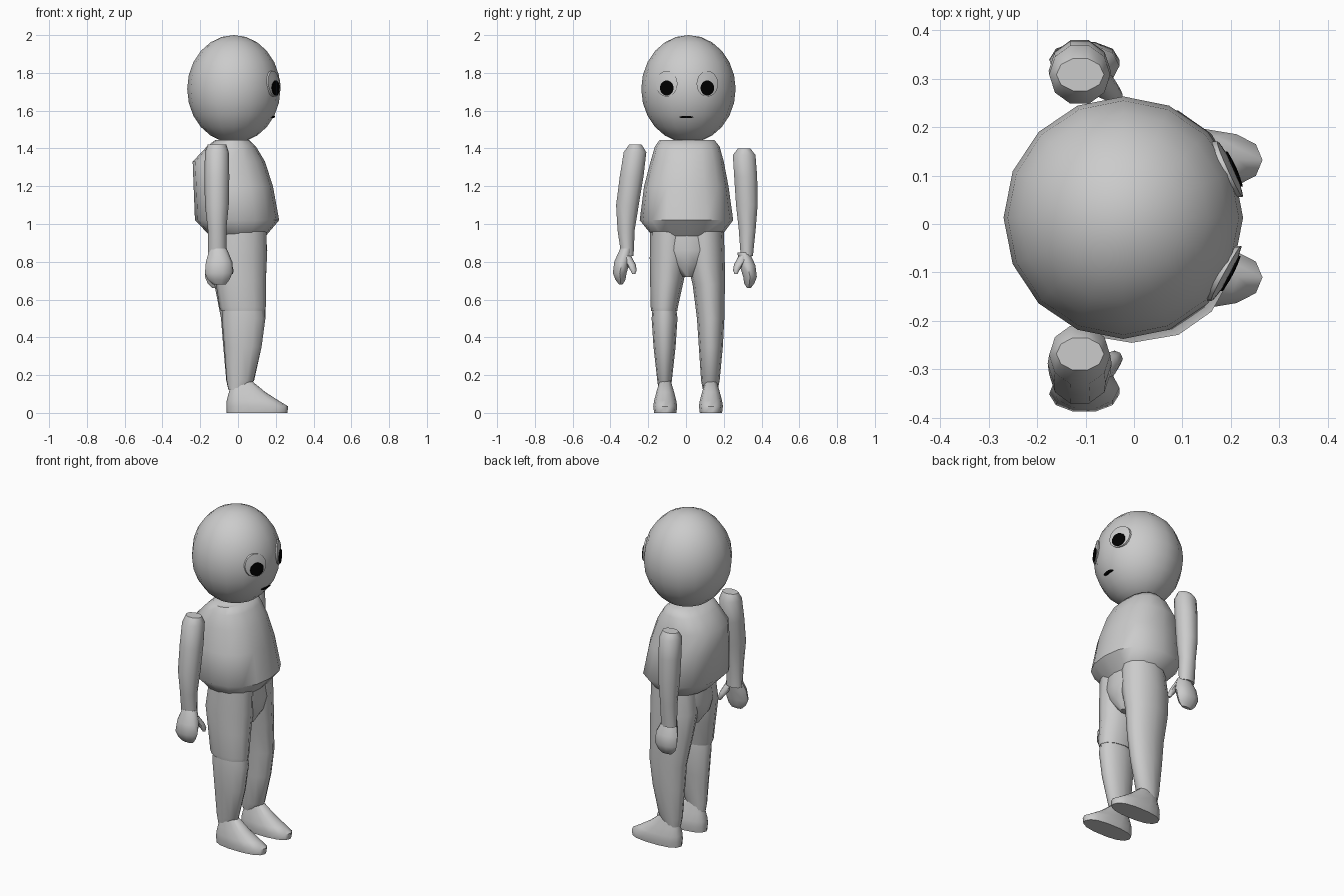
import bpy, bmesh, math
from mathutils import Vector


def finish(name, bm, mat=None, angle=40):
    bmesh.ops.recalc_face_normals(bm, faces=bm.faces[:])
    me = bpy.data.meshes.new(name)
    bm.to_mesh(me)
    bm.free()
    ob = bpy.data.objects.new(name, me)
    bpy.context.collection.objects.link(ob)
    if mat:
        me.materials.append(mat)
    bpy.ops.object.select_all(action='DESELECT')
    ob.select_set(True)
    bpy.context.view_layer.objects.active = ob
    bpy.ops.object.shade_smooth_by_angle(angle=math.radians(angle))
    return ob


def loft(name, rings, n=12, p=2.0, angle=50):
    """Skin rounded sections given as (z, x0, x1, y0, y1), capped at both ends."""
    bm = bmesh.new()
    loops = []
    for z, x0, x1, y0, y1 in rings:
        loop = []
        for i in range(n):
            a = 2 * math.pi * i / n
            c, s = math.cos(a), math.sin(a)
            c = math.copysign(abs(c) ** (2 / p), c)
            s = math.copysign(abs(s) ** (2 / p), s)
            loop.append(bm.verts.new(((x0 + x1) / 2 + c * (x1 - x0) / 2,
                                      (y0 + y1) / 2 + s * (y1 - y0) / 2, z)))
        loops.append(loop)
    for a, b in zip(loops, loops[1:]):
        for i in range(n):
            j = (i + 1) % n
            bm.faces.new((a[i], a[j], b[j], b[i]))
    bm.faces.new(loops[0])
    bm.faces.new(loops[-1])
    return finish(name, bm, None, angle)


# Head
HC, HR = Vector((-0.022, 0.013, 1.715)), Vector((0.247, 0.25, 0.285))
bm = bmesh.new()
bmesh.ops.create_uvsphere(bm, u_segments=16, v_segments=12, radius=1)
for v in bm.verts:
    v.co = HC + v.co * HR
finish("head", bm)

black = bpy.data.materials.new("black")
black.diffuse_color = (0, 0, 0, 1)


def face_patch(name, y, z, ry, rz, lift, mat=None):
    """Thin oval that follows the front of the head."""
    bm = bmesh.new()

    def vert(r, a):
        py, pz = y + r * ry * math.cos(a), z + r * rz * math.sin(a)
        k = 1 - ((py - HC.y) / HR.y) ** 2 - ((pz - HC.z) / HR.z) ** 2
        return bm.verts.new((HC.x + HR.x * math.sqrt(max(k, 0)) + lift, py, pz))
    n = 20
    centre = vert(0, 0)
    inner = [vert(0.5, 2 * math.pi * i / n) for i in range(n)]
    outer = [vert(1, 2 * math.pi * i / n) for i in range(n)]
    rim = [bm.verts.new(v.co - Vector((lift + 0.008, 0, 0))) for v in outer]
    for i in range(n):
        j = (i + 1) % n
        bm.faces.new((centre, inner[i], inner[j]))
        bm.faces.new((inner[i], outer[i], outer[j], inner[j]))
        bm.faces.new((outer[i], rim[i], rim[j], outer[j]))
    finish(name, bm, mat)


# Eyes and mouth
for side, y in (("right", -0.102), ("left", 0.113)):
    face_patch(side + "_eye", y, 1.742, 0.057, 0.068, 0.004)
    face_patch(side + "_pupil", y, 1.72, 0.036, 0.04, 0.008, black)
face_patch("mouth", 0.002, 1.566, 0.038, 0.006, 0.006, black)

# Shirt
loft("shirt", [(0.92, -0.10, 0.13, -0.15, 0.16), (0.94, -0.15, 0.15, -0.18, 0.19),
               (1.02, -0.228, 0.218, -0.245, 0.25), (1.20, -0.235, 0.185, -0.222, 0.225),
               (1.33, -0.24, 0.143, -0.188, 0.20), (1.41, -0.165, 0.095, -0.165, 0.178),
               (1.445, -0.12, 0.06, -0.14, 0.15)], n=16, p=2.3)

# Arms: (z, y centre, radius) sections, then hand and thumb
right_arm = [(1.42, 0.268, 0.035), (1.38, 0.27, 0.063), (1.25, 0.288, 0.066), (1.1, 0.31, 0.063),
             (0.97, 0.317, 0.048), (0.83, 0.31, 0.034)]
left_arm = [(1.40, 0.308, 0.035), (1.365, 0.308, 0.063), (1.25, 0.316, 0.064), (1.1, 0.322, 0.06),
            (0.97, 0.324, 0.047), (0.83, 0.322, 0.034)]
for side, s, arm, dy, dz in (("right", -1, right_arm, 0, 0), ("left", 1, left_arm, -0.012, -0.02)):
    loft(side + "_arm", [(z, -0.112 - max(r, 0.048), -0.112 + max(r, 0.05), s * y - r, s * y + r)
                         for z, y, r in arm], n=10)
    loft(side + "_hand", [(z + dz, x0, x1, s * (y + dy) - r, s * (y + dy) + r)
                          for z, x0, x1, y, r in (
        (0.87, -0.15, -0.06, 0.316, 0.034), (0.80, -0.17, -0.03, 0.338, 0.044),
        (0.74, -0.175, -0.03, 0.351, 0.038), (0.705, -0.16, -0.045, 0.347, 0.028),
        (0.68, -0.135, -0.065, 0.345, 0.01))], n=10)
    loft(side + "_thumb", [(z, x - r, x + r, s * (y + dy) - r, s * (y + dy) + r) for z, x, y, r in (
        (0.83, -0.075, 0.315, 0.025), (0.785, -0.055, 0.29, 0.024),
        (0.755, -0.04, 0.278, 0.017), (0.735, -0.035, 0.277, 0.008))], n=8)

# Trousers: seat, one rolled-up leg, one full leg
loft("trouser_seat", [(0.97, -0.13, 0.145, -0.18, 0.19), (0.86, -0.15, 0.155, -0.175, 0.185),
                      (0.79, -0.14, 0.145, -0.12, 0.13), (0.72, -0.09, 0.10, -0.03, 0.045)], n=16)
loft("rolled_trouser_leg", [(0.96, -0.12, 0.15, -0.19, 0.02), (0.82, -0.14, 0.153, -0.192, 0.01),
                            (0.70, -0.12, 0.147, -0.19, -0.012), (0.56, -0.098, 0.147, -0.187, -0.043),
                            (0.54, -0.09, 0.143, -0.184, -0.046)])
loft("long_trouser_leg", [(0.96, -0.12, 0.15, -0.01, 0.20), (0.82, -0.14, 0.153, 0.0, 0.205),
                          (0.68, -0.125, 0.147, 0.035, 0.206), (0.50, -0.09, 0.145, 0.058, 0.203),
                          (0.35, -0.078, 0.125, 0.068, 0.195), (0.17, -0.062, 0.085, 0.08, 0.178),
                          (0.12, -0.05, 0.04, 0.09, 0.168)])

# Bare shin below the rolled leg
loft("bare_shin", [(0.58, -0.08, 0.135, -0.175, -0.055), (0.50, -0.085, 0.145, -0.182, -0.045),
                   (0.35, -0.073, 0.125, -0.172, -0.055), (0.17, -0.06, 0.082, -0.152, -0.075),
                   (0.12, -0.05, 0.04, -0.145, -0.08)])

# Shoes
for side, y in (("right", -0.11), ("left", 0.132)):
    loft(side + "_shoe", [(z, x0, x1, y - r, y + r) for z, x0, x1, r in (
        (0.0, -0.06, 0.262, 0.06), (0.035, -0.062, 0.265, 0.065), (0.065, -0.06, 0.215, 0.06),
        (0.11, -0.048, 0.145, 0.048), (0.17, -0.03, 0.072, 0.03))], n=14, p=2.4)
